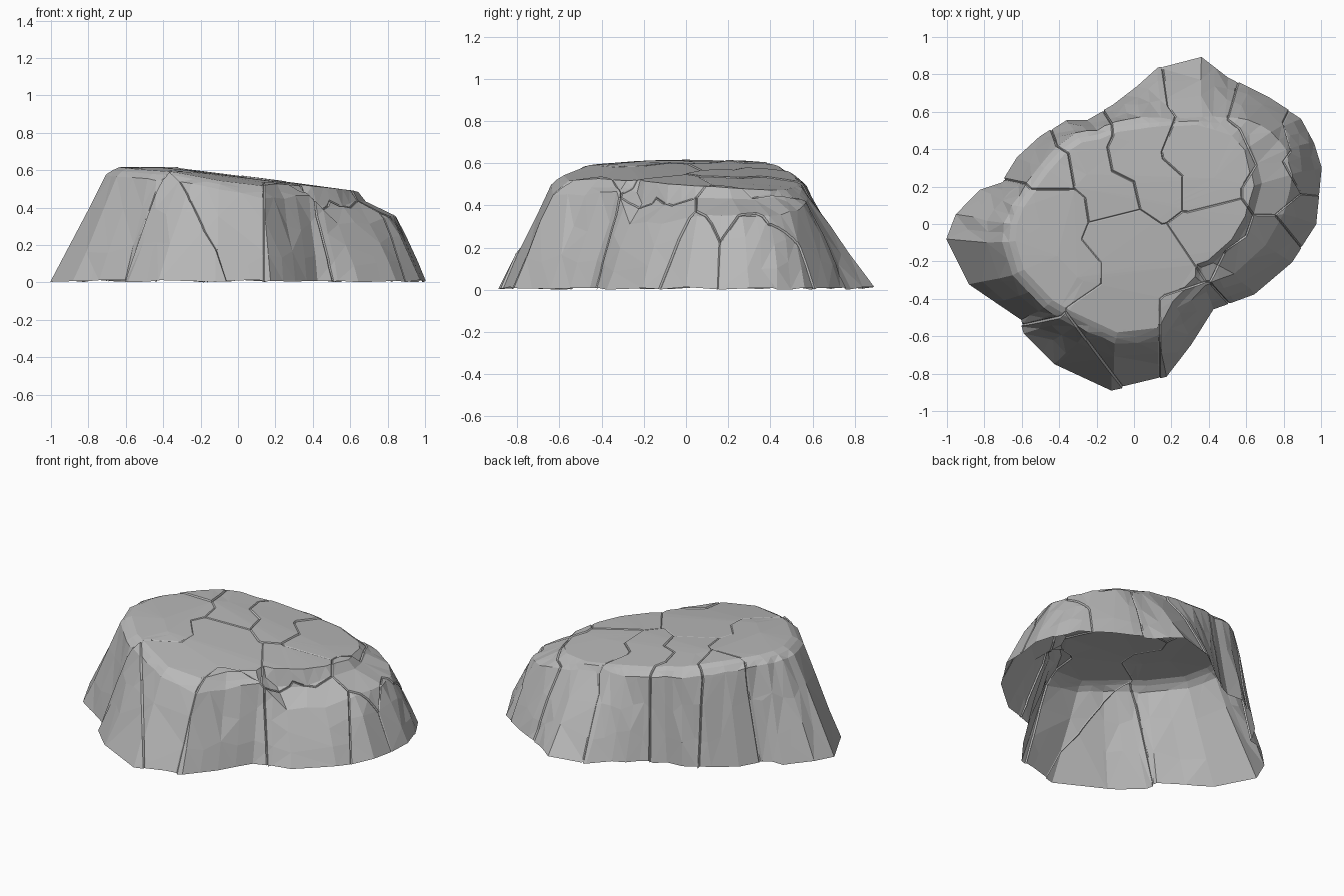
import bpy
import bmesh
import random
from math import sin, pi, radians
from mathutils import Vector

random.seed(4)

default = bpy.data.objects.get("Cube")
if default:
    bpy.data.objects.remove(default, do_unlink=True)

# Stone colour
stone = bpy.data.materials.new("grey stone")
stone.use_nodes = True
stone.diffuse_color = (0.48, 0.48, 0.48, 1)
stone.node_tree.nodes["Principled BSDF"].inputs["Base Color"].default_value = stone.diffuse_color

# Columns around the rock: foot x, y, shoulder x, y, drop of shoulder below cap
columns = [
    (1, .3, .84, .27, .1), (.96, .43, .81, .4, .1), (.89, .56, .73, .49, .08),
    (.72, .67, .61, .55, .06), (.5, .78, .49, .57, .05), (.36, .89, .36, .57, .03),
    (.13, .83, .14, .56, .03), (.02, .73, .03, .56, .04), (-.11, .63, -.1, .54, .04),
    (-.25, .55, -.2, .5, .04), (-.36, .55, -.31, .48, .04), (-.5, .46, -.4, .42, .04),
    (-.62, .35, -.5, .31, .04), (-.7, .22, -.58, .2, .04), (-.82, .18, -.65, .1, .04),
    (-.95, .05, -.69, 0, .04), (-1, -.08, -.7, -.1, .04), (-.88, -.32, -.65, -.27, .04),
    (-.6, -.51, -.48, -.45, .04), (-.58, -.58, -.38, -.51, .04), (-.42, -.74, -.25, -.57, .04),
    (-.12, -.88, -.1, -.64, .04), (.17, -.81, .14, -.63, .05), (.3, -.64, .24, -.48, .06),
    (.42, -.45, .37, -.32, .05), (.64, -.37, .53, -.26, .18), (.84, -.2, .7, -.11, .16),
    (.97, 0, .8, .06, .11)]

# Slabs: each is a group of cells around these plan points, with its thickness
slabs = [
    (.004, [(-.5, -.15), (-.35, -.3), (-.85, -.1), (-.42, .1), (-.62, .05), (-.51, -.47)]),
    (.003, [(0, -.3), (-.05, -.05), (.05, -.55), (-.12, -.62), (-.22, -.49), (.2, -.2)]),
    (.012, [(-.49, -.56), (-.28, -.74), (-.38, -.61)]),
    (.009, [(-.42, .27), (-.55, .38)]),
    (.005, [(-.25, .3), (-.28, .48), (-.1, .15)]),
    (.008, [(0, .35), (.05, .5), (.12, .2), (0, .65)]),
    (.004, [(.3, .4), (.4, .2), (.35, .7), (.5, .35)]),
    (.006, [(.45, 0), (.35, -.1)]),
    (.008, [(.72, .45), (.75, .2), (.7, .6)]),
    (.004, [(.93, .3), (.9, .5)]),
    (.008, [(.75, -.1), (.6, -.22)]),
    (.005, [(.9, .02)]),
    (.008, [(.22, -.55), (.3, -.5)])]


def cap_height(x, y):
    """Gently domed top that slopes down toward the left."""
    return min(.568 - .135 * x, .613) - .12 * y * y


def column_points(foot, shoulder, drop):
    """Points of one column from the ground, over the shoulder ledge, to the cap."""
    top = cap_height(*shoulder) - drop
    bulge = .015 * max(foot.x, 0)
    points = []
    for step in range(3):
        t = step / 3
        p = foot.lerp(shoulder, t) * (1 + bulge * sin(pi * t))
        points.append(Vector((p.x, p.y, top * t)))
    points.append(Vector((shoulder.x, shoulder.y, top)))
    rim = shoulder * max(1 - 2.4 * drop, .74)
    rim_point = Vector((rim.x, rim.y, cap_height(*rim)))
    ledge = points[-1].lerp(rim_point, .8 if drop > .07 else .5)
    ledge.z -= .5 * (drop - .05)
    points += [ledge, rim_point]
    for scale in (.7, .35):
        p = rim * scale
        points.append(Vector((p.x, p.y, cap_height(p.x, p.y))))
    # Small irregularities keep the facets natural
    for i, p in enumerate(points):
        if 0 < i < 4:
            p += Vector([random.uniform(-.006, .006) for _ in range(3)])
        if 0 < i < 3:
            lift = random.uniform(-.06, .06)
            p += (points[3] - points[0]) * lift
    return points


def build_shell():
    """Loft the columns into an open-bottomed shell with broad flat facets."""
    bm = bmesh.new()
    rows = []
    for i, a in enumerate(columns):
        b = columns[(i + 1) % len(columns)]
        for t in (0, .5):
            x, y, sx, sy, drop = [u + (v - u) * t for u, v in zip(a, b)]
            points = column_points(Vector((x, y)), Vector((sx, sy)), drop)
            rows.append([bm.verts.new(p) for p in points])
    peak = bm.verts.new((0, 0, cap_height(0, 0)))
    for i, row in enumerate(rows):
        after = rows[(i + 1) % len(rows)]
        for k in range(len(row) - 1):
            bm.faces.new((row[k], after[k], after[k + 1], row[k + 1]))
        bm.faces.new((row[-1], after[-1], peak))
    bmesh.ops.triangulate(bm, faces=bm.faces[:])
    bmesh.ops.dissolve_limit(bm, angle_limit=radians(4), verts=bm.verts[:], edges=bm.edges[:])
    bmesh.ops.triangulate(bm, faces=bm.faces[:])
    return bm


shell = build_shell()
seeds = [(Vector(p), n) for n, (_, group) in enumerate(slabs) for p in group]
shell_mesh = bpy.data.meshes.new("shell_helper")

# Cut the shell into cells along the lines midway between the plan points
rock = bmesh.new()
rock_mesh = bpy.data.meshes.new("rock")
for seed, number in seeds:
    cell = shell.copy()
    for other, _ in seeds:
        if other != seed:
            bmesh.ops.bisect_plane(
                cell, geom=cell.verts[:] + cell.edges[:] + cell.faces[:], dist=1e-6,
                plane_co=((seed + other) / 2).to_3d(),
                plane_no=(other - seed).normalized().to_3d(), clear_outer=True)
    for face in cell.faces:
        face.material_index = number
    cell.to_mesh(shell_mesh)
    rock.from_mesh(shell_mesh)
    cell.free()
bpy.data.meshes.remove(shell_mesh)
shell.free()
bmesh.ops.remove_doubles(rock, verts=rock.verts[:], dist=.0015)

# Raise each slab a little so that stepped cracks run between them
for number, (thickness, _) in enumerate(slabs):
    faces = [f for f in rock.faces if f.material_index == number]
    bmesh.ops.inset_region(rock, faces=faces, thickness=.006, depth=thickness,
                           use_boundary=False, use_even_offset=False)

# Level the foot and finish with the single stone colour
for v in rock.verts:
    if v.is_boundary and v.co.z < .06:
        v.co.z = random.uniform(0, .014)
for face in rock.faces:
    face.material_index = 0
    face.smooth = False
rock.to_mesh(rock_mesh)
rock.free()

rock_mesh.materials.append(stone)
obj = bpy.data.objects.new("rock", rock_mesh)
bpy.context.collection.objects.link(obj)
